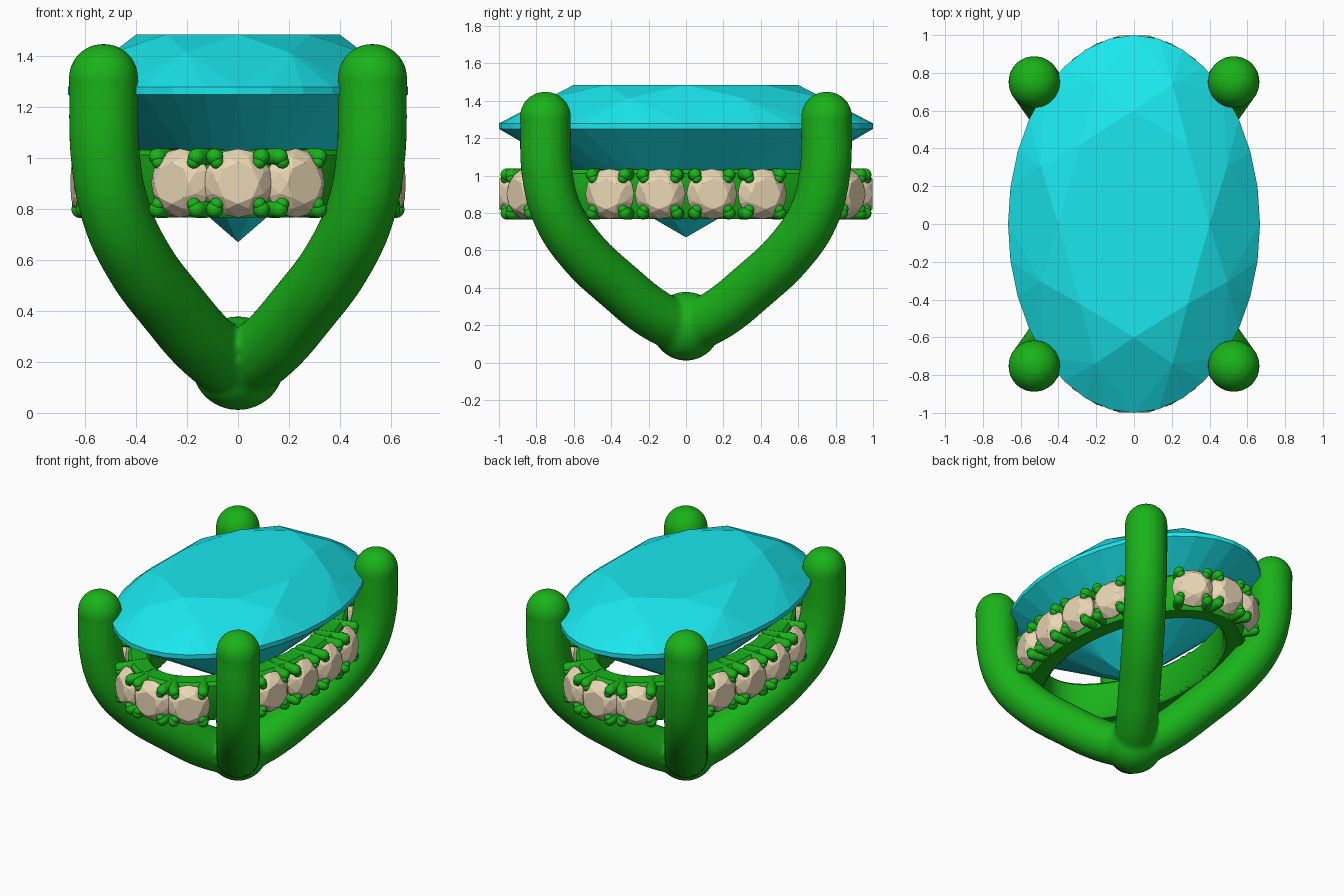
import bpy, bmesh, math
from mathutils import Matrix, Vector

if "Cube" in bpy.data.objects:
    bpy.data.objects.remove(bpy.data.objects["Cube"])


def material(name, color):
    m = bpy.data.materials.new(name)
    m.diffuse_color = color
    m.use_nodes = True
    m.node_tree.nodes["Principled BSDF"].inputs["Base Color"].default_value = m.diffuse_color
    return m


GREEN = material("green metal", (0.01, 0.45, 0.01, 1))
TEAL = material("teal gem", (0.01, 0.8, 0.85, 1))
CREAM = material("cream stone", (0.82, 0.68, 0.46, 1))


def finish(bm, name, mat, smooth=None):
    bmesh.ops.recalc_face_normals(bm, faces=bm.faces)
    me = bpy.data.meshes.new(name)
    bm.to_mesh(me)
    bm.free()
    ob = bpy.data.objects.new(name, me)
    bpy.context.collection.objects.link(ob)
    me.materials.append(mat)
    if smooth:
        select([ob])
        bpy.ops.object.shade_smooth_by_angle(angle=math.radians(smooth))
    return ob


def select(obs):
    bpy.ops.object.select_all(action='DESELECT')
    for o in obs:
        o.select_set(True)
    bpy.context.view_layer.objects.active = obs[0]


def brilliant(bm, mat, rx, ry, crown, girdle, pavilion, n):
    """Brilliant cut with its lower girdle edge at local z = 0."""
    def ring(count, r, z, turn=0.0):
        out = []
        for i in range(count):
            a = 2 * math.pi * i / count + turn
            out.append(bm.verts.new(mat @ Vector((rx * r * math.cos(a), ry * r * math.sin(a), z))))
        return out
    half = math.pi / 8
    c = math.cos(half)
    table = ring(8, 0.6, girdle + crown)
    star = ring(8, 0.8, girdle + crown * (1 - (0.8 * c - 0.6) / 0.4), half)
    top, low = ring(n, 1, girdle), ring(n, 1, 0)
    under = ring(8, 0.25, -pavilion * (1 - 0.25 * c), half)
    culet = bm.verts.new(mat @ Vector((0, 0, -pavilion)))
    bm.faces.new(table)
    s = n // 8
    for k in range(8):
        bm.faces.new((table[k], star[k], table[(k + 1) % 8]))
        bm.faces.new((table[k], star[k - 1], top[k * s], star[k]))
        bm.faces.new((culet, under[k - 1], low[k * s], under[k]))
        for j in range(s):
            a, b = k * s + j, (k * s + j + 1) % n
            bm.faces.new((star[k], top[a], top[b]))
            bm.faces.new((top[a], low[a], low[b], top[b]))
            bm.faces.new((under[k], low[b], low[a]))


# Large oval gem
bm = bmesh.new()
brilliant(bm, Matrix.Translation((0, 0, 1.25)), 0.667, 1.0, 0.205, 0.03, 0.58, 32)
finish(bm, "oval_gem", TEAL)

# Four curved prongs meeting at a hub, fused into one smooth body
path = [(0.0, 0.175), (0.22, 0.255), (0.48, 0.41), (0.745, 0.60), (0.91, 0.79), (0.985, 1.0), (1.0, 1.31)]
parts = []
for sx in (-1, 1):
    for sy in (-1, 1):
        cu = bpy.data.curves.new("prong", 'CURVE')
        cu.dimensions = '3D'
        cu.bevel_depth = 0.138
        cu.bevel_resolution = 6
        cu.use_fill_caps = True
        cu.resolution_u = 8
        sp = cu.splines.new('BEZIER')
        sp.bezier_points.add(len(path) - 1)
        for p, (t, z) in zip(sp.bezier_points, path):
            p.co = (sx * 0.528 * t, sy * 0.752 * t, z)
            p.handle_left_type = p.handle_right_type = 'AUTO'
        ob = bpy.data.objects.new("prong", cu)
        bpy.context.collection.objects.link(ob)
        parts.append(ob)
select(parts)
bpy.ops.object.convert(target='MESH')
parts = list(bpy.context.selected_objects)
bm = bmesh.new()
for sx in (-1, 1):
    for sy in (-1, 1):
        bmesh.ops.create_uvsphere(bm, u_segments=32, v_segments=16, radius=0.138,
                                  matrix=Matrix.Translation((sx * 0.528, sy * 0.752, 1.312)))
bmesh.ops.create_uvsphere(bm, u_segments=32, v_segments=16, radius=0.185,
                          matrix=Matrix.Translation((0, 0, 0.195)))
hub = finish(bm, "prongs", GREEN)
select([hub] + parts)
bpy.ops.object.join()
rm = hub.modifiers.new("fuse", 'REMESH')
rm.mode = 'VOXEL'
rm.voxel_size = 0.016
rm.use_smooth_shade = True
sm = hub.modifiers.new("soften", 'SMOOTH')
sm.factor = 0.5
sm.iterations = 6

# Oval gallery rail swept around the ellipse
RX, RY, ZC = 0.66, 1.0, 0.902


def frame(a):
    pos = Vector((RX * math.cos(a), RY * math.sin(a), ZC))
    nor = Vector((math.cos(a) / RX, math.sin(a) / RY, 0)).normalized()
    return pos, nor


profile = [(-0.10, -0.11), (-0.10, 0.11), (-0.12, 0.13), (-0.22, 0.13),
           (-0.24, 0.11), (-0.24, -0.11), (-0.22, -0.135), (-0.12, -0.135)]
bm = bmesh.new()
rings = []
for i in range(96):
    pos, nor = frame(2 * math.pi * i / 96)
    rings.append([bm.verts.new(pos + nor * o + Vector((0, 0, z))) for o, z in profile])
for i in range(96):
    r, q = rings[i - 1], rings[i]
    for j in range(len(profile)):
        bm.faces.new((r[j - 1], r[j], q[j], q[j - 1]))
finish(bm, "gallery_rail", GREEN, 40)

# Stones: three on each end, four on each side, each held by four claws
angles = []
for base in (math.pi / 2, -math.pi / 2):
    angles += [base + math.asin(x / 0.64) for x in (-0.255, 0, 0.255)]
for base in (0, math.pi):
    angles += [base + math.asin(y / 0.97) for y in (-0.415, -0.14, 0.14, 0.415)]
stones, claws = bmesh.new(), bmesh.new()
for a in angles:
    pos, nor = frame(a)
    tan = Vector((0, 0, 1)).cross(nor)
    rot = Matrix((tan, Vector((0, 0, 1)), -nor)).transposed()
    rot.col[2] = nor
    m = Matrix.Translation(pos) @ rot.to_4x4()
    brilliant(stones, m @ Matrix.Translation((0, 0, -0.075)), 0.135, 0.135, 0.06, 0.012, 0.1, 16)
    for sx in (-1, 1):
        for sz in (-1, 1):
            new = bmesh.ops.create_uvsphere(claws, u_segments=12, v_segments=8, radius=0.034)["verts"]
            for v in new:
                # stretch the ball into a capsule reaching back over the rail
                if v.co.z < -0.001:
                    v.co.z -= 0.17
                v.co = m @ (v.co + Vector((sx * 0.092, sz * 0.103, -0.042)))
            # claw tip bent over the stone
            new = bmesh.ops.create_uvsphere(claws, u_segments=12, v_segments=8, radius=0.027)["verts"]
            for v in new:
                v.co = m @ (v.co + Vector((sx * 0.083, sz * 0.082, -0.036)))
finish(stones, "gallery_stones", CREAM)
finish(claws, "stone_claws", GREEN, 60)
